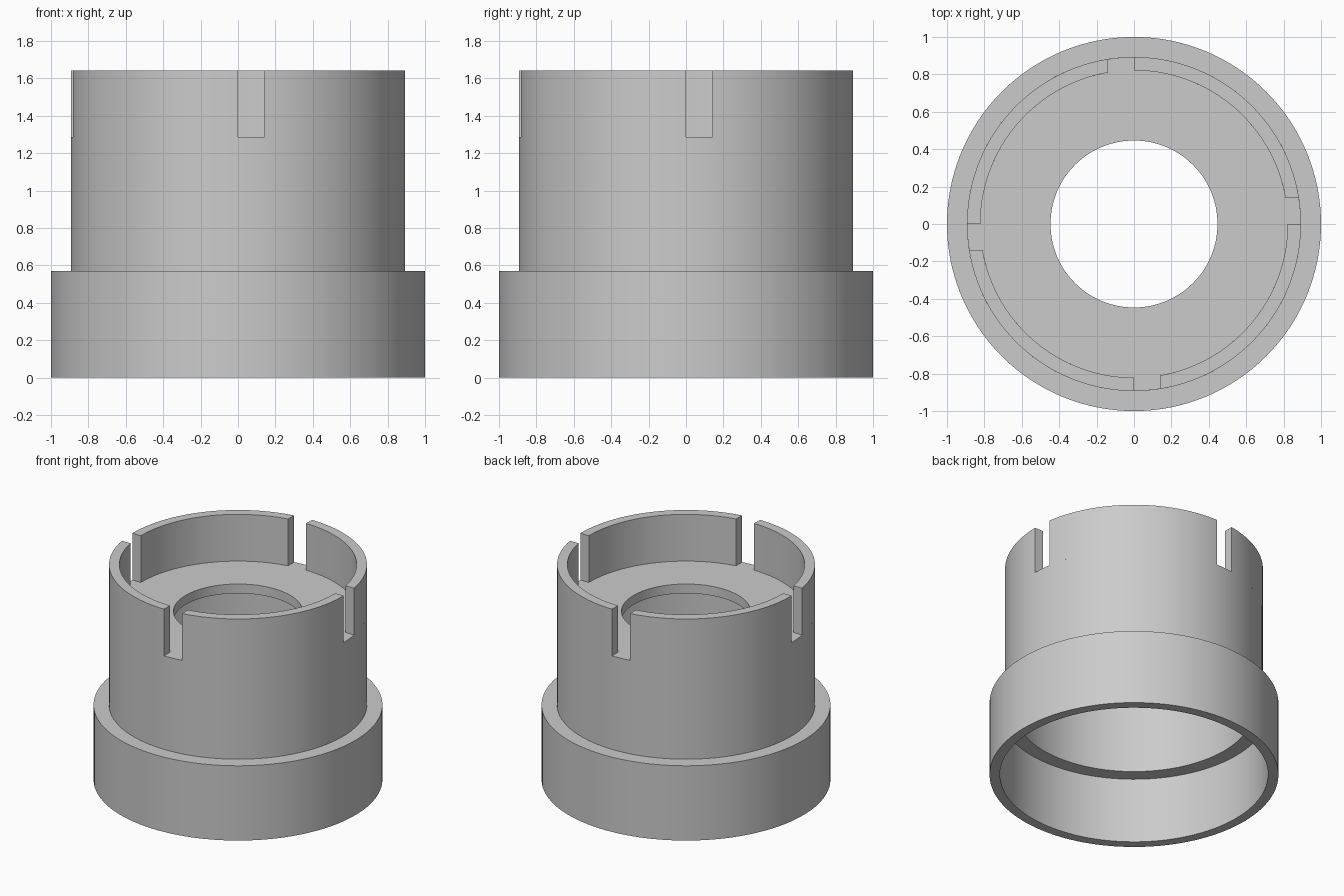
import bpy, bmesh, math

if "Cube" in bpy.data.objects:
    bpy.data.objects.remove(bpy.data.objects["Cube"])

U = 1 / 14            # wall thickness, the basic unit of the part
R_OUT, R_IN = 12.5 * U, 11.5 * U
FLOOR, TOP, SLOT = 18 * U, 23 * U, 2 * U

grey = bpy.data.materials.new("plain grey")
grey.diffuse_color = (0.6, 0.6, 0.6, 1)
grey.use_nodes = True
grey.node_tree.nodes["Principled BSDF"].inputs["Base Color"].default_value = grey.diffuse_color


def sweep(bm, profile, span, steps, caps=False):
    """Turn an (r, z) profile around z; span(r) gives start and end angle."""
    rows = []
    for r, z in profile:
        a, b = span(r)
        angles = [a + (b - a) * i / steps for i in range(steps + 1)]
        rows.append([bm.verts.new((r * math.cos(t), r * math.sin(t), z)) for t in angles])
    for low, high in zip(rows, rows[1:]):
        for i in range(steps):
            bm.faces.new((low[i], low[i + 1], high[i + 1], high[i]))
    if caps:
        bm.faces.new([row[0] for row in rows])
        bm.faces.new([row[-1] for row in reversed(rows)])


def finish(bm, name):
    bmesh.ops.remove_doubles(bm, verts=bm.verts, dist=1e-5)
    mesh = bpy.data.meshes.new(name)
    bm.to_mesh(mesh)
    bm.free()
    mesh.materials.append(grey)
    ob = bpy.data.objects.new(name, mesh)
    bpy.context.collection.objects.link(ob)
    bpy.ops.object.select_all(action='DESELECT')
    ob.select_set(True)
    bpy.context.view_layer.objects.active = ob
    bpy.ops.object.shade_smooth_by_angle(angle=math.radians(30))


# Hollow stepped body with a pierced floor
bm = bmesh.new()
body = [(R_IN, FLOOR), (6.25 * U, FLOOR), (6.25 * U, 17 * U), (R_IN, 17 * U),
        (R_IN, 7 * U), (13 * U, 7 * U), (13 * U, 0), (1, 0),
        (1, 8 * U), (R_OUT, 8 * U), (R_OUT, FLOOR)]
sweep(bm, body, lambda r: (0, 2 * math.pi), 128)
finish(bm, "stepped_body")

# Four rim walls, separated by parallel-sided slots
walls, slots = bmesh.new(), bmesh.new()
for k in range(4):
    a = k * math.pi / 2
    sweep(walls, [(R_OUT, FLOOR), (R_OUT, TOP), (R_IN, TOP), (R_IN, FLOOR)],
          lambda r: (a + math.asin(SLOT / r), a + math.pi / 2), 29, caps=True)
    # Slot bottoms, level with the floor
    sweep(slots, [(R_OUT, FLOOR), (R_IN, FLOOR)],
          lambda r: (a, a + math.asin(SLOT / r)), 3)
finish(walls, "rim_walls")
finish(slots, "slot_bottoms")
